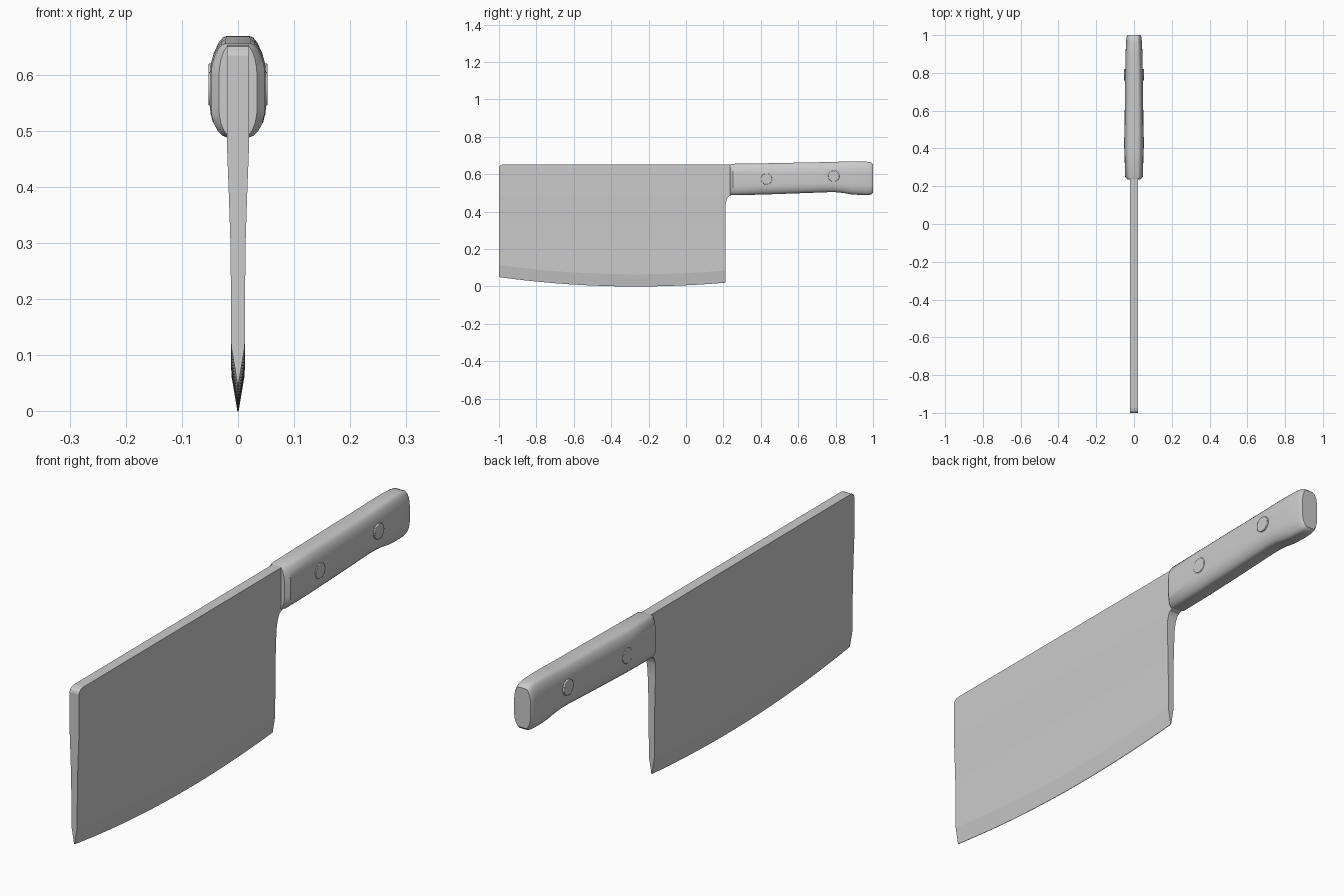
import bpy, bmesh, math

if "Cube" in bpy.data.objects:
    bpy.data.objects.remove(bpy.data.objects["Cube"])


def loft(name, halves, angle):
    """Skin right-hand half sections (bottom to top), mirrored across x, along y."""
    bm = bmesh.new()
    rings = []
    for half in halves:
        full = half + [(-x, y, z) for x, y, z in reversed(half)]
        rings.append([bm.verts.new(p) for p in full])
    n = len(rings[0])
    for a, b in zip(rings, rings[1:]):
        for i in range(n):
            j = (i + 1) % n
            bm.faces.new((a[i], a[j], b[j], b[i]))
    for r in (rings[0], rings[-1]):
        for i in range(n // 2 - 1):
            bm.faces.new((r[i], r[i + 1], r[n - 2 - i], r[n - 1 - i]))
    bmesh.ops.recalc_face_normals(bm, faces=bm.faces)
    me = bpy.data.meshes.new(name)
    bm.to_mesh(me)
    bm.free()
    ob = bpy.data.objects.new(name, me)
    bpy.context.collection.objects.link(ob)
    smooth(ob, angle)
    return ob


def smooth(ob, angle):
    bpy.ops.object.select_all(action='DESELECT')
    ob.select_set(True)
    bpy.context.view_layer.objects.active = ob
    bpy.ops.object.shade_smooth_by_angle(angle=math.radians(angle))


def edge_z(y):
    d = y + 0.27
    return 0.05 * (d / 0.73) ** 2 if d < 0 else 0.02 * (d / 0.48) ** 2


# Blade: rows of (z, half thickness, front y, back y); the first two follow the curved edge
rows = [
    (0.0, 0.001, -1, 0.21), (0.065, 0.012, -1, 0.21),
    (0.20, 0.0125, -1, 0.21), (0.30, 0.0135, -1, 0.21), (0.40, 0.0168, -1, 0.21),
    (0.43, 0.018, -1, 0.211), (0.455, 0.019, -1, 0.215), (0.472, 0.0195, -1, 0.221),
    (0.482, 0.02, -1, 0.228), (0.489, 0.02, -1, 0.245), (0.60, 0.02, -1, 0.245),
    (0.634, 0.02, -1, 0.245), (0.643, 0.02, -0.997, 0.245),
    (0.650, 0.02, -0.989, 0.245), (0.653, 0.02, -0.975, 0.245),
]
sections = []
for k in range(25):
    half = []
    for i, (z, w, y0, y1) in enumerate(rows):
        y = y0 + (y1 - y0) * k / 24
        half.append((w, y, z + edge_z(y) if i < 2 else z))
    sections.append(half)
loft("blade", sections, 8)

# Handle: rounded section swept through stations of (y, bottom, top, half width)
shape = [(0.40, 0), (0.58, 0.02), (0.75, 0.07), (0.90, 0.15), (0.98, 0.24), (1, 0.32),
         (1, 0.66), (0.97, 0.76), (0.88, 0.86), (0.74, 0.94), (0.60, 0.985), (0.46, 1)]
stations = [
    (0.235, 0.490, 0.652, 0.034), (0.252, 0.488, 0.656, 0.048), (0.40, 0.491, 0.658, 0.050),
    (0.60, 0.498, 0.662, 0.049), (0.76, 0.504, 0.665, 0.047), (0.80, 0.504, 0.666, 0.0465),
    (0.84, 0.500, 0.668, 0.046), (0.88, 0.493, 0.669, 0.045), (0.92, 0.490, 0.669, 0.044),
    (0.96, 0.489, 0.668, 0.042), (0.982, 0.490, 0.665, 0.040), (0.994, 0.494, 0.660, 0.038),
    (1.0, 0.501, 0.654, 0.035),
]
loft("handle", [[(u * w, y, b + v * (t - b)) for u, v in shape]
                for y, b, t, w in stations], 35)

# Rivets through the handle
for i, (y, z) in enumerate([(0.43, 0.575), (0.79, 0.59)]):
    bpy.ops.mesh.primitive_cylinder_add(vertices=32, radius=0.03, depth=0.105,
                                        location=(0, y, z), rotation=(0, math.pi / 2, 0))
    rivet = bpy.context.object
    rivet.name = f"rivet_{i + 1}"
    bev = rivet.modifiers.new("soft_rim", 'BEVEL')
    bev.width, bev.segments = 0.002, 2
    smooth(rivet, 40)
